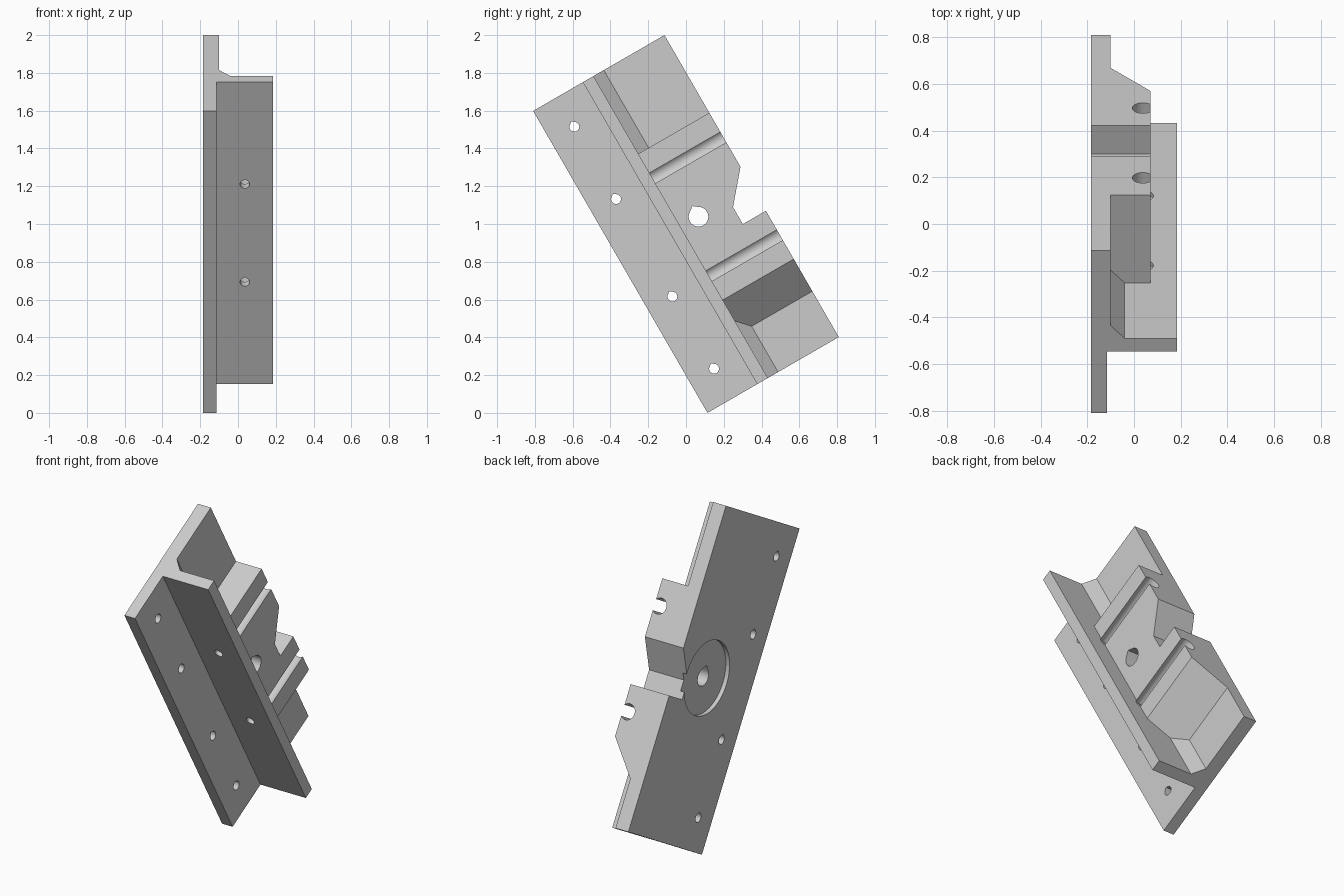
import bpy, bmesh, math
from mathutils import Vector

cube = bpy.data.objects.get("Cube")
if cube:
    bpy.data.objects.remove(cube, do_unlink=True)

LENGTH, WIDTH = 1.846, 0.803      # bracket size before tilting
RIB_IN = 0.369                    # inner face of the long rib
FACE = 0.07                       # outer face of the raised block

grey = bpy.data.materials.new("light grey")
grey.use_nodes = True
grey.diffuse_color = (0.6, 0.6, 0.6, 1)
grey.node_tree.nodes["Principled BSDF"].inputs["Base Color"].default_value = (0.6, 0.6, 0.6, 1)


def prism(name, outline, axis, start, end):
    """Extrude a 2D outline along x, y or z; the outline uses the other two axes in order."""
    def place(p, d):
        c = list(p)
        c.insert("xyz".index(axis), d)
        return Vector(c)
    bm = bmesh.new()
    face = bm.faces.new([bm.verts.new(place(p, start)) for p in outline])
    out = bmesh.ops.extrude_face_region(bm, geom=[face])
    verts = [g for g in out["geom"] if isinstance(g, bmesh.types.BMVert)]
    bmesh.ops.translate(bm, verts=verts, vec=place((0, 0), end - start))
    bmesh.ops.recalc_face_normals(bm, faces=bm.faces)
    mesh = bpy.data.meshes.new(name)
    bm.to_mesh(mesh)
    bm.free()
    mesh.materials.append(grey)
    ob = bpy.data.objects.new(name, mesh)
    bpy.context.collection.objects.link(ob)
    return ob


def round_outline(a, b, r, n=32, tip=1.0):
    """Circle, optionally drawn out to a teardrop tip in the second direction."""
    pts = []
    for i in range(n):
        t = 2 * math.pi * i / n
        s = r * (tip if i == n // 4 else 1)
        if tip > 1 and 0 < abs(i - n // 4) <= n // 10:
            continue
        pts.append((a + s * math.cos(t), b + s * math.sin(t)))
    return pts


# Long section: thin flange, standing rib, chamfered fillet and back plate
bracket = prism("mounting_bracket", [
    (-0.185, 0), (-0.115, 0), (-0.115, 0.304), (0.185, 0.304), (0.185, RIB_IN),
    (-0.04, RIB_IN), (-0.10, 0.432), (-0.10, WIDTH), (-0.185, WIDTH)], "z", 0, LENGTH)

# Raised block with a sloped lower end
block = prism("raised_block", [
    (-0.15, 0.28), (-0.10, 0.28), (FACE, 0.477), (FACE, 1.371), (-0.15, 1.371)],
    "y", 0.34, WIDTH)

# Edge notch, centre bore and round recess in the back
cutters = [
    prism("notch_cutter", [(1.055, WIDTH + 0.012), (0.876, 0.662), (0.772, 0.662),
                           (0.772, WIDTH + 0.012)], "x", -0.3, 0.3),
    prism("bore_cutter", round_outline(0.478, 0.923, 0.052, tip=1.25), "x", -0.3, 0.3),
    prism("recess_cutter", round_outline(0.478, 0.923, 0.214, 64), "x", -0.3, -0.16),
]
# The notch outline is given as (along, across), so swap it into place
for v in cutters[0].data.vertices:
    v.co.y, v.co.z = v.co.z, v.co.y
cutters[0].data.flip_normals()

# Flange screw holes
for u in (0.185, 0.626, 1.222, 1.664):
    cutters.append(prism("flange_hole_cutter", round_outline(0.147, u, 0.026, 24, 1.25),
                         "x", -0.3, 0))

# Rod grooves across the block, each with a small hole through the rib
for u in (0.624, 1.222):
    cutters.append(prism("groove_cutter", round_outline(0.038, u, 0.045),
                         "y", RIB_IN - 0.02, WIDTH + 0.1))
    cutters.append(prism("rib_hole_cutter", round_outline(0.036, u, 0.025, 24, 1.2),
                         "y", 0.2, RIB_IN + 0.05))

# Join and cut
for ob in [block] + cutters:
    mod = bracket.modifiers.new(ob.name, "BOOLEAN")
    mod.operation = "UNION" if ob is block else "DIFFERENCE"
    mod.solver = "EXACT"
    mod.object = ob
deps = bpy.context.evaluated_depsgraph_get()
mesh = bpy.data.meshes.new_from_object(bracket.evaluated_get(deps))
bracket.modifiers.clear()
bracket.data = mesh
for ob in [block] + cutters:
    bpy.data.objects.remove(ob, do_unlink=True)

# Tilt into position and keep edges crisp
bracket.rotation_euler.x = math.radians(30)
bracket.location.y = 0.1136
bpy.ops.object.select_all(action="DESELECT")
bracket.select_set(True)
bpy.context.view_layer.objects.active = bracket
bpy.ops.object.shade_smooth_by_angle(angle=math.radians(25))
